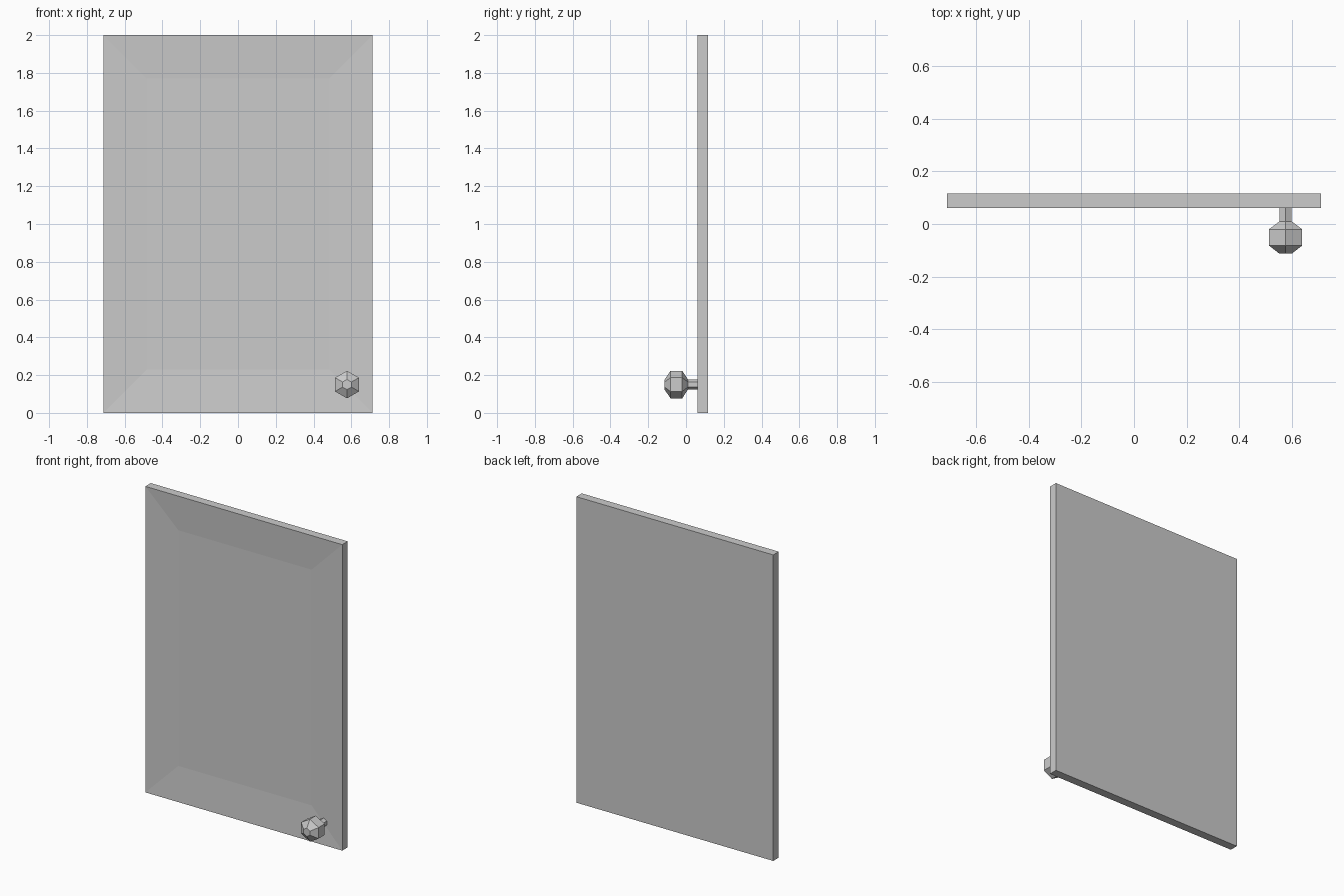
import bpy
import bmesh
from math import cos, sin, tau
from mathutils import Vector

cube = bpy.data.objects.get("Cube")
if cube:
    bpy.data.objects.remove(cube, do_unlink=True)

# One plain grey for everything
GREY = (0.6, 0.6, 0.6, 1)
grey = bpy.data.materials.new("plain_grey")
grey.diffuse_color = GREY
grey.use_nodes = True
for node in grey.node_tree.nodes:
    if node.type == 'BSDF_PRINCIPLED':
        node.inputs["Base Color"].default_value = GREY


def add_object(name, bm):
    bmesh.ops.recalc_face_normals(bm, faces=bm.faces)
    mesh = bpy.data.meshes.new(name)
    bm.to_mesh(mesh)
    bm.free()
    mesh.materials.append(grey)
    obj = bpy.data.objects.new(name, mesh)
    bpy.context.collection.objects.link(obj)
    return obj


# Door panel: a slab whose front face is inset and pushed in
WIDTH, HEIGHT, FRONT, BACK = 1.424, 2.0, 0.06, 0.116
BORDER, RECESS = 0.23, 0.012
bm = bmesh.new()
bmesh.ops.create_cube(bm, size=1)
bmesh.ops.scale(bm, vec=(WIDTH, BACK - FRONT, HEIGHT), verts=bm.verts)
bmesh.ops.translate(bm, vec=(0, (FRONT + BACK) / 2, HEIGHT / 2), verts=bm.verts)
bm.normal_update()
front = min(bm.faces, key=lambda f: f.calc_center_median().y)
bmesh.ops.inset_region(bm, faces=[front], thickness=BORDER, use_even_offset=True)
bmesh.ops.translate(bm, vec=(0, RECESS, 0), verts=front.verts)
add_object("door_panel", bm)

# Knob with stem: six-sided lathe along y, as (y, radius)
SIDES = 6
PROFILE = [(FRONT, 0.027), (0.01, 0.027), (-0.02, 0.073),
           (-0.082, 0.073), (-0.113, 0.027)]
CENTRE = Vector((0.577, 0, 0.15))
bm = bmesh.new()
rings = [[bm.verts.new(CENTRE + Vector((r * sin(tau * i / SIDES), y,
                                        r * cos(tau * i / SIDES))))
          for i in range(SIDES)] for y, r in PROFILE]
for a, b in zip(rings, rings[1:]):
    for i in range(SIDES):
        j = (i + 1) % SIDES
        bm.faces.new((a[i], a[j], b[j], b[i]))
bm.faces.new(rings[0])
bm.faces.new(rings[-1])
add_object("knob", bm)
